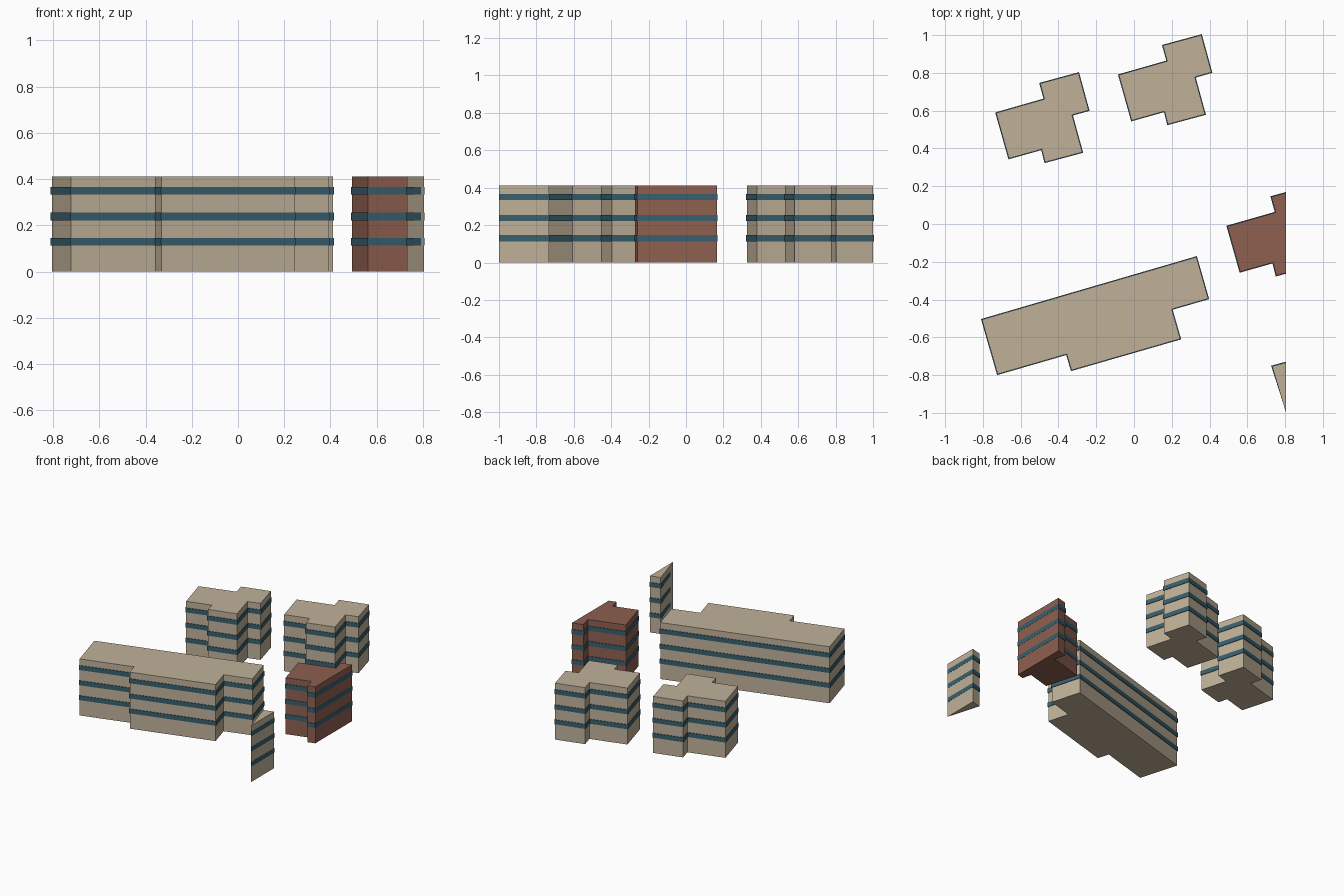
import bpy, bmesh
from mathutils import Vector

if "Cube" in bpy.data.objects:
    bpy.data.objects.remove(bpy.data.objects["Cube"])

HEIGHT = 0.412
EDGE_X = 0.805          # site boundary that slices the right-hand buildings
BANDS = [(0.113, 0.146), (0.222, 0.255), (0.333, 0.366)]
OUT = 0.004             # how far window bands stand proud


def material(name, rgb):
    m = bpy.data.materials.new(name)
    m.diffuse_color = (*rgb, 1)
    m.use_nodes = True
    m.node_tree.nodes["Principled BSDF"].inputs["Base Color"].default_value = m.diffuse_color
    return m


stone = material("stone", (0.53, 0.44, 0.32))
brick = material("brick", (0.27, 0.115, 0.08))
glass = material("glass", (0.04, 0.115, 0.155))


def grow(pts):
    """Offset a counter-clockwise outline; sliced edges barely move."""
    n = len(pts)
    lines = []
    for i in range(n):
        a, b = Vector(pts[i]), Vector(pts[(i + 1) % n])
        d = (b - a).normalized()
        nrm = Vector((d.y, -d.x))
        sliced = abs(a.x - EDGE_X) < 1e-4 and abs(b.x - EDGE_X) < 1e-4
        lines.append((nrm, nrm.dot(a) + (0.001 if sliced else OUT)))
    out = []
    for i in range(n):
        (n1, c1), (n2, c2) = lines[i - 1], lines[i]
        det = n1.x * n2.y - n1.y * n2.x
        x = (c1 * n2.y - c2 * n1.y) / det
        y = (n1.x * c2 - n2.x * c1) / det
        out.append((min(x, EDGE_X + 0.001), max(y, -1.0)))
    return out


def prism(name, pts, z0, z1, mat):
    bm = bmesh.new()
    base = bm.faces.new([bm.verts.new((x, y, z0)) for x, y in pts])
    top = bmesh.ops.extrude_face_region(bm, geom=[base])["geom"]
    bmesh.ops.translate(bm, vec=(0, 0, z1 - z0),
                        verts=[v for v in top if isinstance(v, bmesh.types.BMVert)])
    bmesh.ops.recalc_face_normals(bm, faces=bm.faces)
    me = bpy.data.meshes.new(name)
    bm.to_mesh(me)
    bm.free()
    me.materials.append(mat)
    ob = bpy.data.objects.new(name, me)
    bpy.context.collection.objects.link(ob)


def clip(pts):
    """Keep the part of an outline left of the site boundary."""
    out = []
    for (ax, ay), (bx, by) in zip(pts, pts[1:] + pts[:1]):
        if ax <= EDGE_X:
            out.append((ax, ay))
        if (ax - EDGE_X) * (bx - EDGE_X) < 0:
            t = (EDGE_X - ax) / (bx - ax)
            out.append((EDGE_X, ay + t * (by - ay)))
    return out


def building(name, pts, mat):
    prism(name, pts, 0, HEIGHT, mat)
    for i, (z0, z1) in enumerate(BANDS):
        prism(f"{name}_window_band_{i + 1}", grow(pts), z0, z1, glass)


# stepped tower footprint, repeated three times
tower = [(-0.730, 0.588), (-0.662, 0.347), (-0.488, 0.396), (-0.471, 0.327),
         (-0.274, 0.380), (-0.328, 0.577), (-0.240, 0.602), (-0.294, 0.799),
         (-0.497, 0.744), (-0.474, 0.661)]


def shifted(dx, dy):
    return [(x + dx, y + dy) for x, y in tower]


building("back_left_tower", tower, stone)
building("back_right_tower", shifted(0.65, 0.201), stone)
building("brick_tower", clip(shifted(1.224, -0.6)), brick)

# long slab block
building("long_block", [(-0.805, -0.506), (-0.722, -0.795), (-0.356, -0.689),
                        (-0.331, -0.774), (0.245, -0.608), (0.200, -0.451),
                        (0.393, -0.395), (0.330, -0.175)], stone)

# sliced corner of a neighbouring block
building("corner_block", [(0.731, -0.753), (EDGE_X, -1.0), (EDGE_X, -0.733)], stone)
